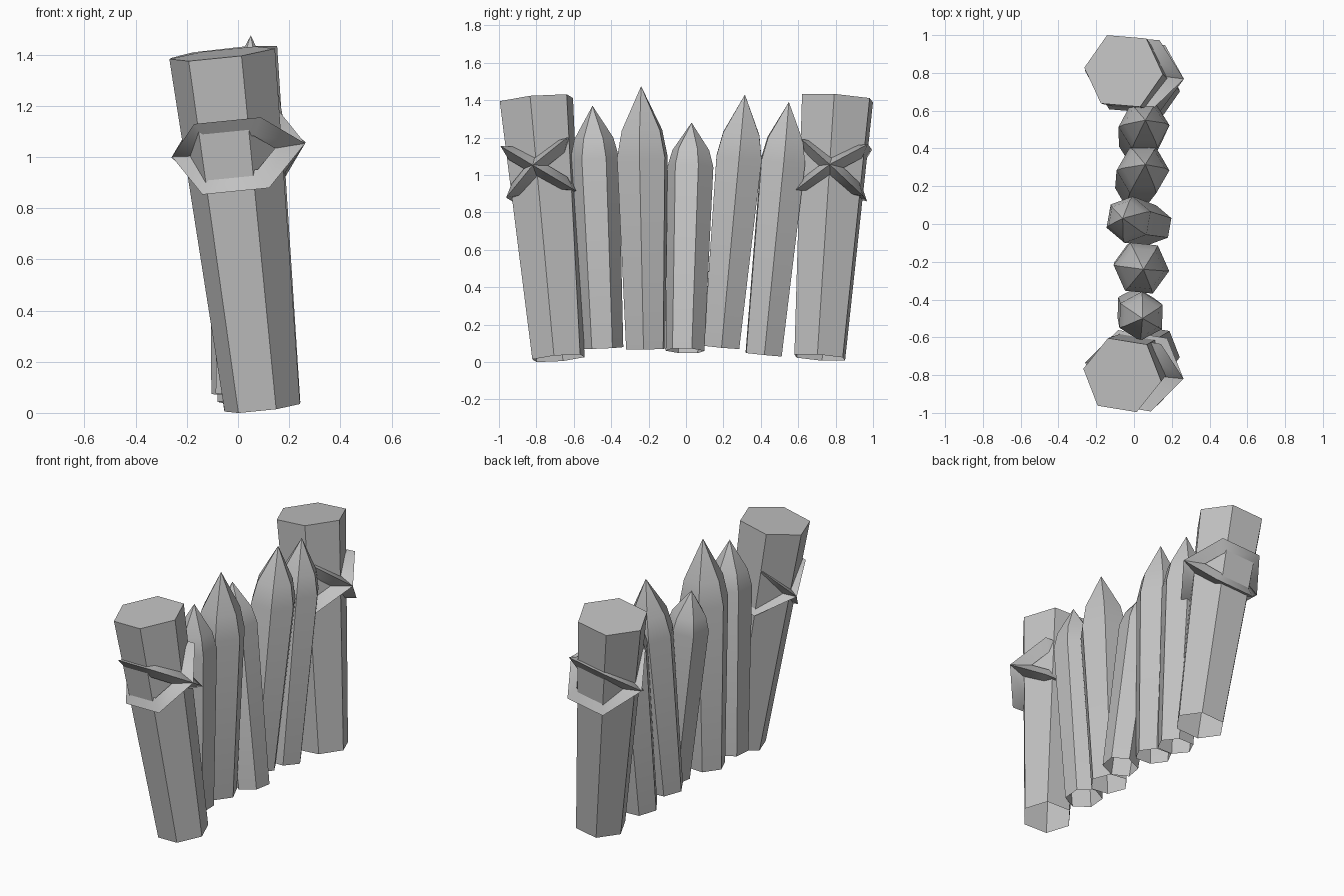
import bpy
import bmesh
import math
from mathutils import Vector, Matrix

if "Cube" in bpy.data.objects:
    bpy.data.objects.remove(bpy.data.objects["Cube"])

grey = bpy.data.materials.new("plain_grey")
grey.use_nodes = True
colour = (0.54, 0.54, 0.54, 1)
grey.diffuse_color = colour
grey.node_tree.nodes["Principled BSDF"].inputs["Base Color"].default_value = colour


def finish(name, bm, matrix):
    mesh = bpy.data.meshes.new(name)
    bm.to_mesh(mesh)
    bm.free()
    mesh.materials.append(grey)
    obj = bpy.data.objects.new(name, mesh)
    obj.matrix_world = matrix
    bpy.context.collection.objects.link(obj)
    bpy.ops.object.select_all(action="DESELECT")
    obj.select_set(True)
    bpy.context.view_layer.objects.active = obj
    bpy.ops.object.shade_smooth_by_angle(angle=math.radians(30))


def hexagon(bm, radius, z):
    return [bm.verts.new((radius * math.cos(k * math.pi / 3),
                          radius * math.sin(k * math.pi / 3), z)) for k in range(6)]


def bridge(bm, a, b):
    for k in range(6):
        n = (k + 1) % 6
        bm.faces.new((a[k], a[n], b[n], b[k]))


def lean(base, tip, turn):
    """Frame at base whose z axis points at tip, turned about that axis."""
    axis = Vector(tip) - Vector(base)
    tilt = Vector((0, 0, 1)).rotation_difference(axis).to_matrix().to_4x4()
    frame = Matrix.Translation(base) @ tilt @ Matrix.Rotation(math.radians(turn), 4, "Z")
    return frame, axis.length


# Tapered hexagonal log, open below, flat on top or sharpened in two steps
def log(name, base, tip, turn, low, high, point=0):
    frame, length = lean(base, tip, turn)
    bm = bmesh.new()
    bottom = hexagon(bm, low, 0)
    top = hexagon(bm, high, length - point)
    bridge(bm, bottom, top)
    if point:
        neck = hexagon(bm, high * 0.8, length - point * 0.62)
        bridge(bm, top, neck)
        apex = bm.verts.new((0, 0, length))
        for k in range(6):
            bm.faces.new((neck[k], neck[(k + 1) % 6], apex))
    else:
        bm.faces.new(top)
    finish(name, bm, frame)
    return frame


# Sharp-edged hexagonal binding, tipped across its post
def binding(name, frame, centre, tip_angle):
    bm = bmesh.new()
    loops = [hexagon(bm, 0.265, 0), hexagon(bm, 0.185, 0.04), hexagon(bm, 0.185, -0.04)]
    for i in range(3):
        bridge(bm, loops[i], loops[(i + 1) % 3])
    bmesh.ops.recalc_face_normals(bm, faces=bm.faces)
    place = frame.copy()
    place.translation = centre
    finish(name, bm, place @ Matrix.Rotation(math.radians(tip_angle), 4, "X"))


# End posts with crossed bindings
posts = [("front", (0.095, -0.682, 0.02), (-0.062, -0.8, 1.403), -9, -0.777, (39, -36)),
         ("back", (0.095, 0.715, 0.024), (-0.055, 0.81, 1.41), -5, 0.79, (36, -39))]
for side, base, tip, turn, y, angles in posts:
    frame = log(side + "_post", base, tip, turn, 0.15, 0.21)
    for label, angle in zip(("rising", "falling"), angles):
        binding(f"{side}_{label}_binding", frame, (0.002, y, 1.027), angle)

# Sharpened stakes between the posts
stakes = [((0.01, -0.445, 0.075), (0.045, -0.5, 1.37), 28, 0.11, 0.13, 0.28),
          ((0.01, -0.215, 0.07), (0.05, -0.24, 1.475), -6, 0.115, 0.148, 0.38),
          ((0.1, -0.005, 0.06), (-0.06, 0.03, 1.28), 20, 0.105, 0.125, 0.24),
          ((0.01, 0.19, 0.08), (0.06, 0.315, 1.43), 0, 0.11, 0.14, 0.34),
          ((0.03, 0.415, 0.04), (0.06, 0.55, 1.39), 2, 0.11, 0.135, 0.32)]
for i, stake in enumerate(stakes):
    log(f"stake_{i + 1}", *stake)
